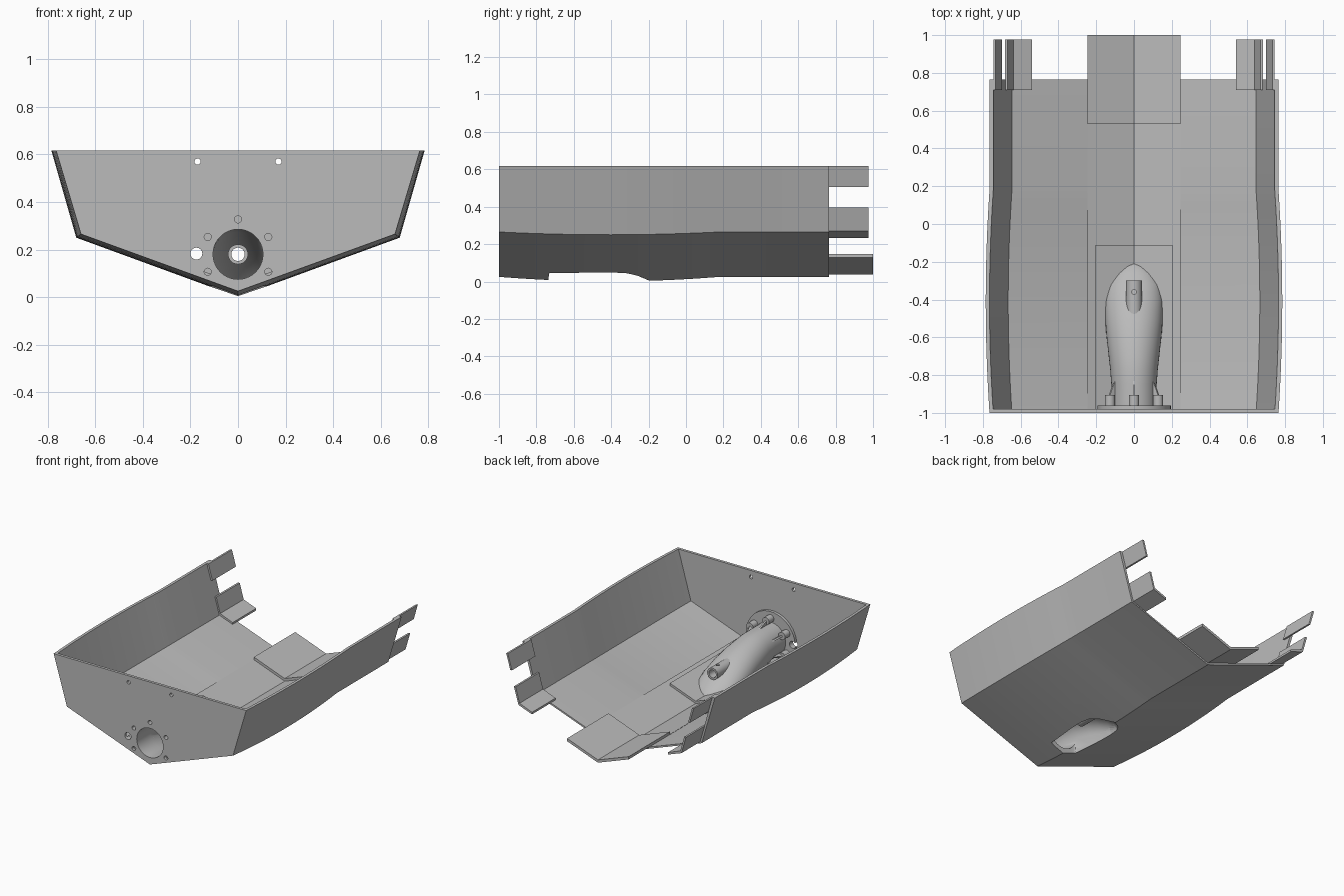
import bpy, bmesh, math
from mathutils import Matrix

if "Cube" in bpy.data.objects:
    bpy.data.objects.remove(bpy.data.objects["Cube"])

grey = bpy.data.materials.new("light_grey")
grey.use_nodes = True
grey.diffuse_color = (0.5, 0.5, 0.5, 1)
grey.node_tree.nodes["Principled BSDF"].inputs["Base Color"].default_value = (0.5, 0.5, 0.5, 1)

SLOPE = 0.364      # rise of the V bottom
SKIN = 0.013       # bottom thickness
KEEL = 0.025
TOP = 0.617
AXIS = 0.18        # height of the drive axis
END = 0.765


def finish(name, bm):
    bmesh.ops.recalc_face_normals(bm, faces=bm.faces)
    mesh = bpy.data.meshes.new(name)
    bm.to_mesh(mesh)
    bm.free()
    mesh.materials.append(grey)
    ob = bpy.data.objects.new(name, mesh)
    bpy.context.collection.objects.link(ob)
    return ob


def loft(name, ys, section):
    """Closed solid through the (x, z) outlines given by section(i)."""
    bm = bmesh.new()
    rings = [[bm.verts.new((x, y, z)) for x, z in section(i)] for i, y in enumerate(ys)]
    n = len(rings[0])
    for a, b in zip(rings, rings[1:]):
        for j in range(n):
            bm.faces.new((a[j], a[(j + 1) % n], b[(j + 1) % n], b[j]))
    bm.faces.new(rings[0])
    bm.faces.new(rings[-1])
    return finish(name, bm)


def rod(name, x, z, r, y0, y1, sides=32):
    def ring(i):
        return [(x + r * math.cos(a), z + r * math.sin(a))
                for a in (math.tau * k / sides for k in range(sides))]
    return loft(name, (y0, y1), ring)


def cut(ob, cutters):
    bpy.context.view_layer.objects.active = ob
    for c in cutters:
        mod = ob.modifiers.new("cut", "BOOLEAN")
        mod.operation = "DIFFERENCE"
        mod.solver = "EXACT"
        mod.object = c
        bpy.ops.object.modifier_apply(modifier=mod.name)


def smooth(ob, angle=35):
    bpy.ops.object.select_all(action="DESELECT")
    ob.select_set(True)
    bpy.context.view_layer.objects.active = ob
    bpy.ops.object.shade_smooth_by_angle(angle=math.radians(angle))


def bulge(y):
    return max(0, 1 - ((y + 0.41) / 0.59) ** 2)


def keel(y):
    return KEEL - 0.024 * bulge(y)


# Hull shell
def outer(y):
    b = bulge(y)
    half = [(0.765 + 0.02 * b, TOP), (0.66 + 0.02 * b, 0.265 - 0.015 * b)]
    return half + [(0, keel(y))] + [(-x, z) for x, z in reversed(half)]


def shell(y):
    b = bulge(y)
    half = [(0.745 + 0.02 * b, TOP), (0.646 + 0.02 * b, 0.272 - 0.015 * b)]
    inner = half + [(0, keel(y) + SKIN)] + [(-x, z) for x, z in reversed(half)]
    return outer(y) + inner[::-1]


hull_ys = [-0.98 + 1.16 * i / 16 for i in range(17)] + [END]
hull = loft("hull_shell", hull_ys, lambda i: shell(hull_ys[i]))
transom = loft("transom", (-1, -0.98), lambda i: outer(-1 + 0.02 * i))


# V-shaped floor plates
def v_plate(name, ys, w, bottom, top):
    def section(i):
        lo, hi = bottom(ys[i]), top
        return [(-w, lo + SLOPE * w), (0, lo), (w, lo + SLOPE * w),
                (w, hi + SLOPE * w), (0, hi), (-w, hi + SLOPE * w)]
    return loft(name, ys, section)


pad_ys = [y for y in hull_ys if y < 0.5] + [0.53]
mount_ys = [y for y in hull_ys if y < -0.12] + [-0.11]
floor_pad = v_plate("floor_pad", pad_ys, 0.245, lambda y: keel(y) + 0.009, KEEL + SKIN + 0.001)
mount_pad = v_plate("drive_mount_pad", mount_ys, 0.205, lambda y: keel(y) + 0.01, KEEL + SKIN + 0.018)
v_plate("keel_tongue", (0.53, 1.0), 0.245, lambda y: KEEL + SKIN, KEEL + SKIN + 0.02)

# Joining tabs on both sides
lower = [(0.54, 0.232), (0.648, 0.271), (0.684, 0.395), (0.67, 0.395), (0.639, 0.285), (0.54, 0.247)]
upper = [(0.713, 0.505), (0.745, TOP), (0.732, TOP), (0.70, 0.505)]
for side, s in (("left", 1), ("right", -1)):
    for label, pts in (("chine_tab", lower), ("sheer_tab", upper)):
        loft(f"{side}_{label}", (0.71, 0.977), lambda i: [(s * x, z) for x, z in pts])


# Water duct: y, half width, middle, top, bottom
def duct_loft(name, rows, sides=40):
    def ring(i):
        _, w, mid, top, low = rows[i]
        pts = []
        for k in range(sides):
            a = math.tau * k / sides
            h = top - mid if math.sin(a) >= 0 else mid - low
            pts.append((w * math.cos(a), mid + h * math.sin(a)))
        return pts
    return loft(name, [r[0] for r in rows], ring)


bore = duct_loft("duct_bore", [
    (-1.05, 0.105, AXIS, 0.285, 0.075), (-0.85, 0.105, AXIS, 0.285, 0.075),
    (-0.735, 0.11, 0.16, 0.277, 0.05), (-0.725, 0.11, 0.16, 0.275, -0.3),
    (-0.6, 0.12, 0.13, 0.245, -0.3), (-0.5, 0.128, 0.1, 0.212, -0.3),
    (-0.4, 0.13, 0.07, 0.165, -0.3), (-0.32, 0.118, 0.04, 0.115, -0.3),
    (-0.26, 0.085, 0.01, 0.065, -0.3), (-0.22, 0.045, -0.02, 0.03, -0.3),
    (-0.195, 0.015, -0.05, 0.005, -0.3)])
duct = duct_loft("water_duct", [
    (-0.98, 0.12, AXIS, 0.3, 0.06), (-0.85, 0.12, AXIS, 0.3, 0.06),
    (-0.77, 0.126, 0.17, 0.298, 0.03), (-0.7, 0.134, 0.15, 0.288, -0.1),
    (-0.6, 0.145, 0.13, 0.265, -0.2), (-0.5, 0.153, 0.1, 0.233, -0.2),
    (-0.4, 0.155, 0.07, 0.188, -0.2), (-0.32, 0.143, 0.05, 0.142, -0.2),
    (-0.26, 0.11, 0.04, 0.1, -0.2), (-0.225, 0.07, 0.03, 0.075, -0.2),
    (-0.21, 0.03, 0.03, 0.055, -0.2)])


# Space under the hull
def under(i):
    k = keel(hull_ys[i]) + 0.004
    return [(-0.5, k + SLOPE * 0.5), (0, k), (0.5, k + SLOPE * 0.5), (0.5, -1), (-0.5, -1)]


hull_ys[0] = -1.0
below = loft("below_hull", hull_ys, under)

# Drive shaft tube with a small top port
tube = rod("shaft_tube", 0, AXIS, 0.042, -0.56, -0.3)
shaft = rod("shaft_bore", 0, AXIS, 0.028, -0.75, -0.2)
bm = bmesh.new()
bmesh.ops.create_cone(bm, cap_ends=True, segments=20, radius1=0.012, radius2=0.012, depth=0.06,
                      matrix=Matrix.Translation((0, -0.36, AXIS + 0.04)))
port = finish("port_cutter", bm)
cut(tube, [shaft, port])

# Flange, bosses, ribs and bolt holes
flange = rod("duct_flange", 0, AXIS, 0.195, -0.981, -0.96, 48)
holes = []
for n, deg in enumerate((-30, 30, 90, 150, 210)):
    a = math.radians(deg)
    x, z = 0.147 * math.cos(a), AXIS + 0.147 * math.sin(a)
    hole = rod("bolt_hole", x, z, 0.015, -1.1, -0.93, 20)
    holes.append(hole)
    boss = rod(f"bolt_boss_{n + 1}", x, z, 0.027, -0.975, -0.905, 24)
    cut(boss, [hole])
    smooth(boss)
    c, s = math.cos(a), math.sin(a)

    def rib(i):
        r1 = (0.15, 0.15, 0.115)[i]
        return [(c * r - s * t, AXIS + s * r + c * t)
                for r, t in ((0.108, -0.006), (r1, -0.006), (r1, 0.006), (0.108, 0.006))]
    loft(f"duct_rib_{n + 1}", (-0.925, -0.905, -0.82), rib)

# Other transom holes
holes.append(rod("side_hole", -0.175, AXIS + 0.003, 0.025, -1.1, -0.9, 24))
holes += [rod("top_hole", x, 0.57, 0.013, -1.1, -0.9, 20) for x in (-0.17, 0.17)]

cut(duct, [bore, below, shaft])
cut(flange, [bore, below] + holes)
cut(transom, [bore] + holes)
for ob in (hull, floor_pad, mount_pad):
    cut(ob, [bore])
for ob in (duct, tube, flange, transom):
    smooth(ob)
smooth(hull, 12)

for c in [bore, below, shaft, port] + holes:
    bpy.data.objects.remove(c)
